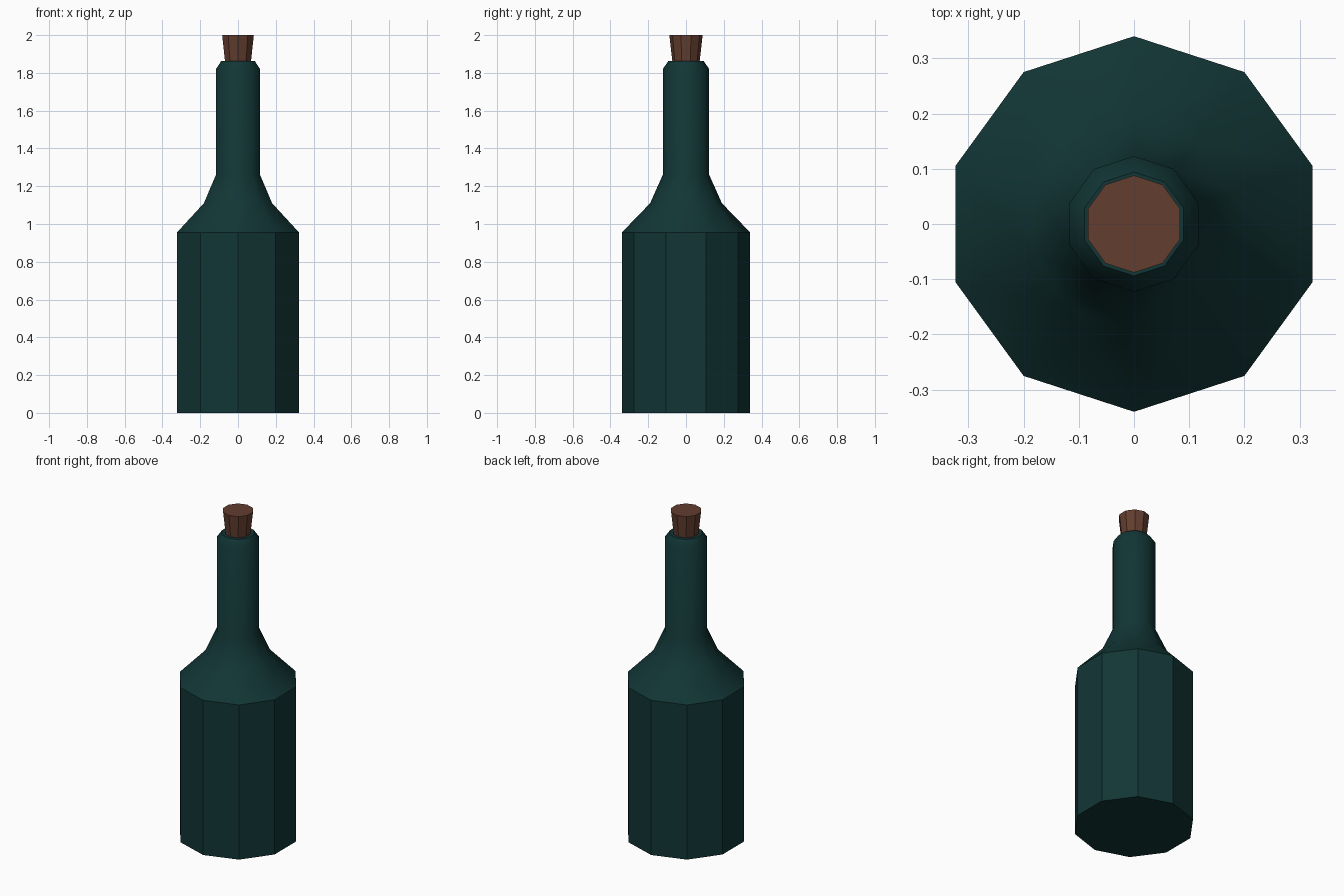
import bpy
import bmesh
from math import cos, sin, pi, radians

cube = bpy.data.objects.get("Cube")
if cube:
    bpy.data.objects.remove(cube, do_unlink=True)

SIDES = 10


def material(name, rgb):
    mat = bpy.data.materials.new(name)
    mat.use_nodes = True
    mat.diffuse_color = (*rgb, 1)
    bsdf = mat.node_tree.nodes["Principled BSDF"]
    bsdf.inputs["Base Color"].default_value = (*rgb, 1)
    bsdf.inputs["Roughness"].default_value = 0.8
    return mat


def lathe(name, profile, mat):
    """Closed ten-sided solid from (radius, height) points, a corner facing front."""
    bm = bmesh.new()
    rings = []
    for r, z in profile:
        angles = [2 * pi * i / SIDES - pi / 2 for i in range(SIDES)]
        rings.append([bm.verts.new((r * cos(a), r * sin(a), z)) for a in angles])
    for low, high in zip(rings, rings[1:]):
        for i in range(SIDES):
            j = (i + 1) % SIDES
            bm.faces.new((low[i], low[j], high[j], high[i]))
    bm.faces.new(rings[0][::-1])
    bm.faces.new(rings[-1])
    mesh = bpy.data.meshes.new(name)
    bm.to_mesh(mesh)
    bm.free()
    mesh.materials.append(mat)
    obj = bpy.data.objects.new(name, mesh)
    bpy.context.collection.objects.link(obj)
    # Soft shoulder, crisp vertical facets
    bpy.ops.object.select_all(action='DESELECT')
    obj.select_set(True)
    bpy.context.view_layer.objects.active = obj
    bpy.ops.object.shade_smooth_by_angle(angle=radians(34))
    return obj


glass = material("dark green glass", (0.006, 0.036, 0.036))
cork = material("brown cork", (0.125, 0.048, 0.028))

# Body, sloping shoulder, neck and chamfered lip
lathe("bottle", [(0.34, 0), (0.34, 0.955), (0.19, 1.11), (0.123, 1.26),
                 (0.123, 1.82), (0.094, 1.862)], glass)

# Tapered stopper, seated a little way into the neck
lathe("stopper", [(0.07, 1.84), (0.088, 2.0)], cork)
